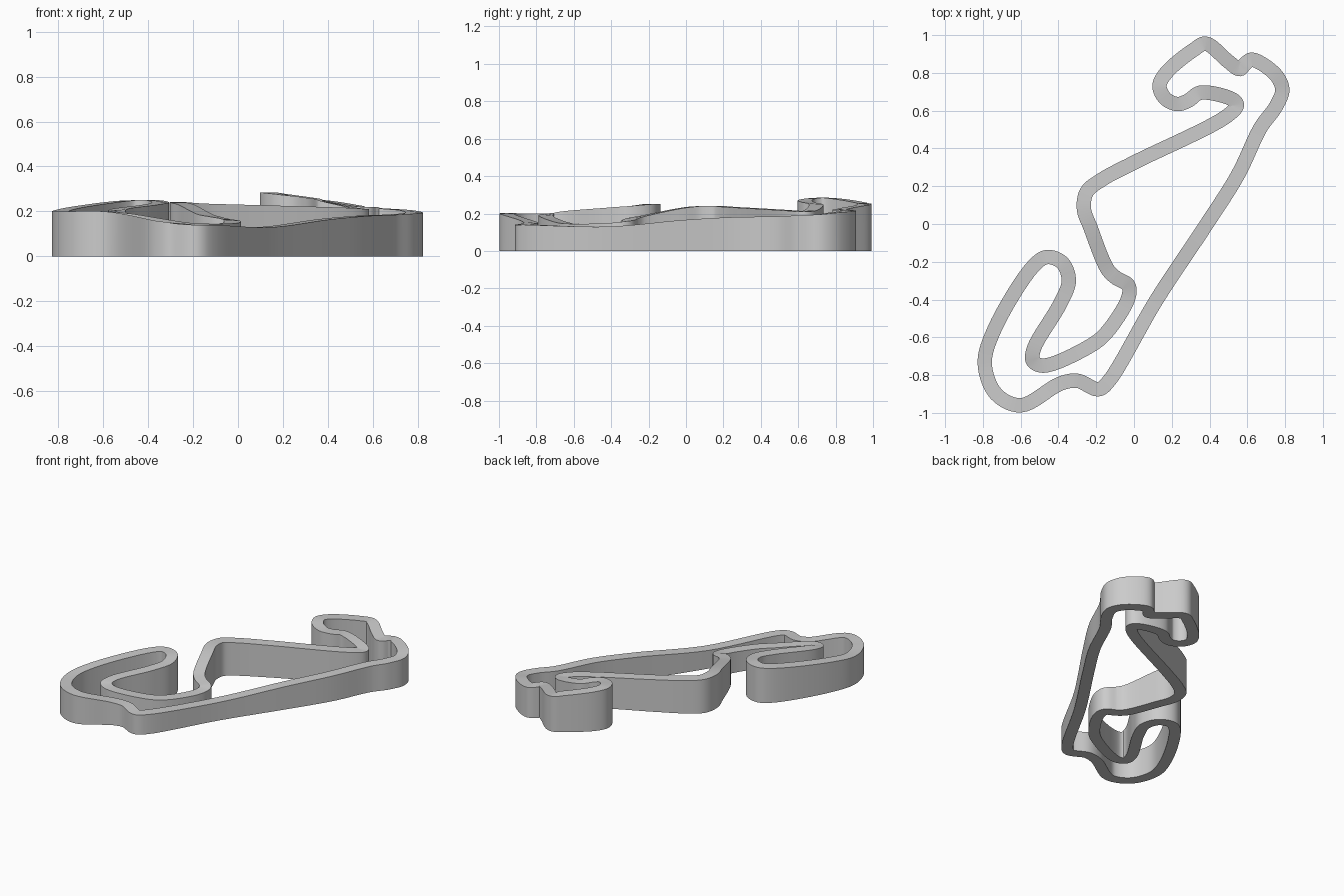
import bpy
import bmesh
from mathutils import Vector

HALF_WIDTH = 0.038
STEPS = 8

# Centreline of the circuit: x, y and surface height, in hundredths of a unit
CENTRELINE = [
    (-19, -87.5, 14), (-14, -84, 14), (12, -40, 13), (38.5, 0, 16.5),
    (55, 26, 18), (67, 51, 18.5), (75, 62, 19), (78.5, 71, 19.5),
    (75, 79, 20.5), (62.5, 87, 21.5), (59, 85, 22), (56, 82, 22),
    (50, 86, 23), (38, 95.5, 25), (32, 92.5, 26), (17, 80, 28),
    (13.5, 73, 28.5), (16.5, 66.5, 28), (23, 63.5, 27), (29, 65.5, 26),
    (35, 69.5, 25), (52, 66, 21.5), (54.5, 63, 21), (49, 57, 21.5),
    (0, 32.5, 23), (-17, 23.5, 23.5), (-25, 17, 24), (-26.5, 8, 24),
    (-23, -2, 23), (-14, -24, 18.5), (-9.5, -28.5, 17.5), (-3, -32.5, 16),
    (-3, -39, 15), (-15, -58, 14.5), (-24, -65, 15), (-48, -75, 19),
    (-53.5, -72.5, 20), (-53, -66, 21), (-39, -42, 23), (-34.5, -30, 24),
    (-38, -20.5, 25), (-46, -17.5, 25), (-53, -22, 24.5), (-74, -56, 21.5),
    (-79, -74, 20), (-73, -90, 20), (-60, -96, 20), (-39, -84.5, 16),
    (-30, -83, 15),
]


def make_material(name, colour):
    material = bpy.data.materials.new(name)
    material.use_nodes = True
    material.diffuse_color = colour
    shader = next(n for n in material.node_tree.nodes if n.type == 'BSDF_PRINCIPLED')
    shader.inputs["Base Color"].default_value = colour
    return material


def closed_spline(points, steps):
    """Smooth closed path through the points, with knots spaced by chord length."""
    count = len(points)

    def gap(i):
        return (points[(i + 1) % count] - points[i % count]).length ** 0.5

    def slope(i):
        before, after = gap(i - 1), gap(i)
        here = points[i % count]
        back = (here - points[(i - 1) % count]) / before
        ahead = (points[(i + 1) % count] - here) / after
        return (back * after + ahead * before) / (before + after)

    path = []
    for i in range(count):
        start, end = points[i], points[(i + 1) % count]
        leave, arrive = slope(i) * gap(i), slope(i + 1) * gap(i)
        for step in range(steps):
            t = step / steps
            ease = t * t * (3 - 2 * t)
            path.append(start.lerp(end, ease)
                        + leave * (t * (1 - t) ** 2)
                        - arrive * (t * t * (1 - t)))
    return path


def build_ribbon(name, path, half_width, material):
    """Sweep a rectangular section along the path, reaching down to the ground."""
    bm = bmesh.new()
    sections = []
    for i, point in enumerate(path):
        along = path[(i + 1) % len(path)] - path[i - 1]
        side = Vector((along.y, -along.x, 0)).normalized() * half_width
        right, left = point + side, point - side
        corners = [left, right,
                   Vector((right.x, right.y, 0)), Vector((left.x, left.y, 0))]
        sections.append([bm.verts.new(corner) for corner in corners])
    for i, section in enumerate(sections):
        previous = sections[i - 1]
        for a in range(len(section)):
            b = (a + 1) % len(section)
            bm.faces.new((previous[a], previous[b], section[b], section[a]))
    bmesh.ops.recalc_face_normals(bm, faces=bm.faces)
    mesh = bpy.data.meshes.new(name)
    bm.to_mesh(mesh)
    bm.free()
    mesh.materials.append(material)
    obj = bpy.data.objects.new(name, mesh)
    bpy.context.collection.objects.link(obj)
    return obj


default_cube = bpy.data.objects.get("Cube")
if default_cube:
    bpy.data.objects.remove(default_cube, do_unlink=True)

# Raised circuit wall with a flat road surface on top
grey = make_material("plain grey", (0.6, 0.6, 0.6, 1))
control = [Vector(p) / 100 for p in CENTRELINE]
track = build_ribbon("circuit_track", closed_spline(control, STEPS), HALF_WIDTH, grey)

# Smooth bends, crisp top and bottom edges
bpy.ops.object.select_all(action='DESELECT')
track.select_set(True)
bpy.context.view_layer.objects.active = track
bpy.ops.object.shade_smooth_by_angle()
